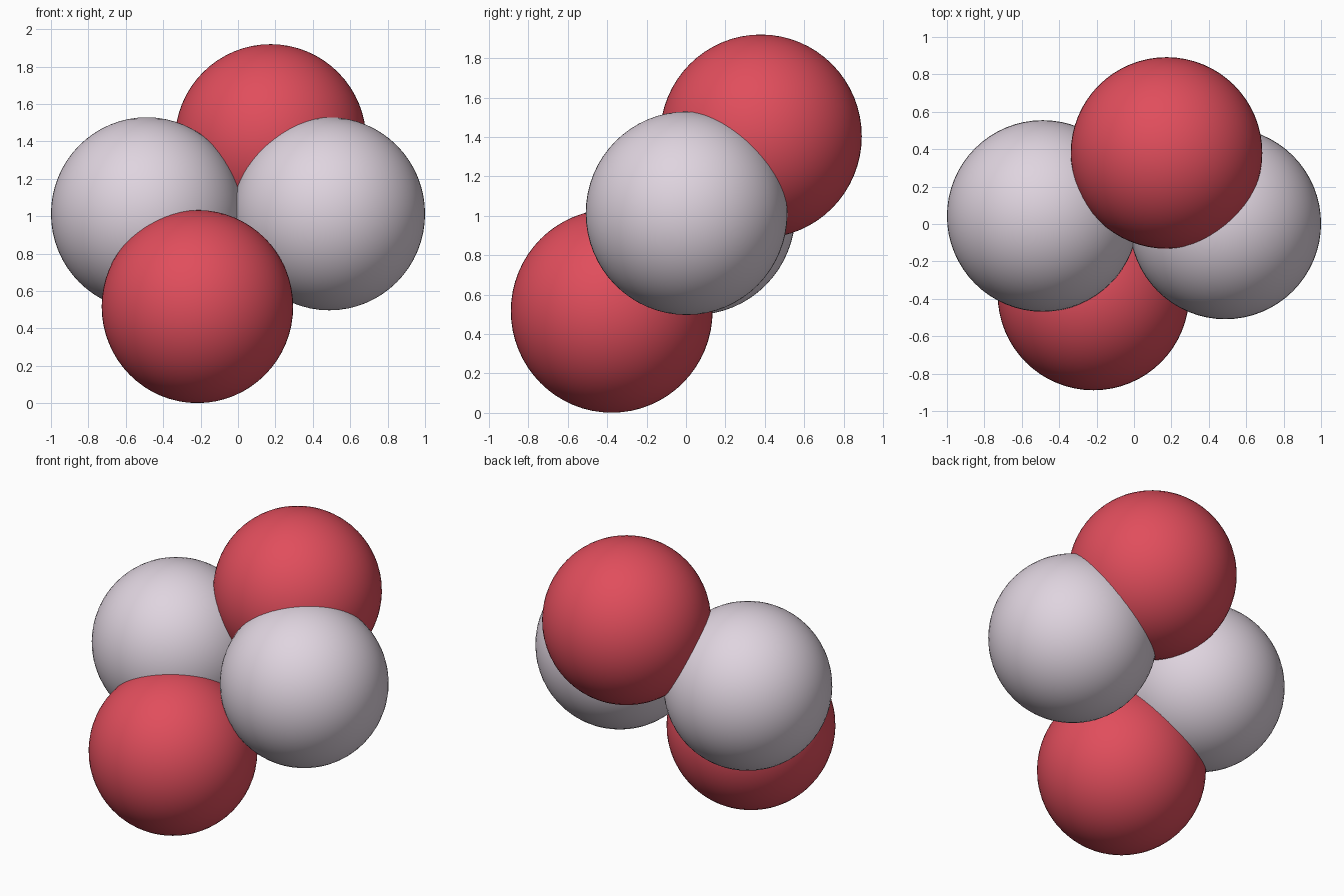
import bpy

if "Cube" in bpy.data.objects:
    bpy.data.objects.remove(bpy.data.objects["Cube"])


def material(name, rgb):
    m = bpy.data.materials.new(name)
    m.diffuse_color = (*rgb, 1.0)
    m.use_nodes = True
    m.node_tree.nodes["Principled BSDF"].inputs["Base Color"].default_value = m.diffuse_color
    return m


red = material("red", (0.75, 0.075, 0.107))
pale_grey = material("pale lilac grey", (0.74, 0.66, 0.74))

R, RZ = 0.512, 0.516  # ball radius across and in height


def ball(name, centre, mat):
    bpy.ops.mesh.primitive_uv_sphere_add(segments=64, ring_count=32, radius=1, location=centre)
    ob = bpy.context.object
    ob.name = name
    ob.scale = (R, R, RZ)
    ob.data.materials.append(mat)
    bpy.ops.object.shade_smooth()


# Two red balls, low front and high back
ball("lower_red_ball", (-0.217, -0.377, 0.517), red)
ball("upper_red_ball", (0.174, 0.380, 1.404), red)

# Two grey balls side by side between them
ball("left_grey_ball", (-0.488, 0.043, 1.013), pale_grey)
ball("right_grey_ball", (0.488, 0.003, 1.013), pale_grey)
